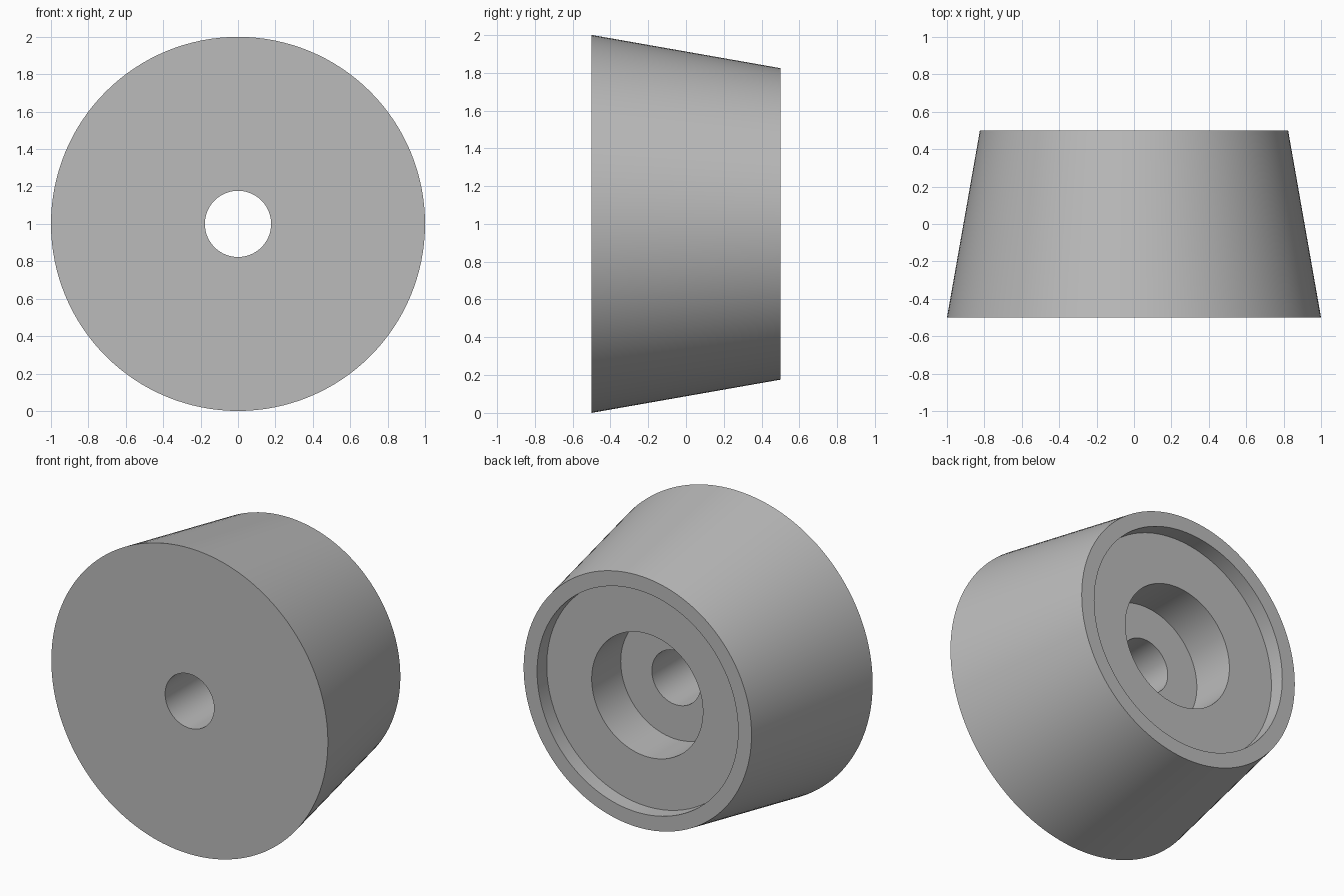
import bpy
import bmesh
import math
from mathutils import Vector

# Remove the default cube
cube = bpy.data.objects.get("Cube")
if cube:
    bpy.data.objects.remove(cube, do_unlink=True)

# Plain grey material
GREY = (0.5, 0.5, 0.5, 1.0)
grey = bpy.data.materials.new("plain_grey")
grey.use_nodes = True
grey.diffuse_color = GREY
shader = next(n for n in grey.node_tree.nodes if n.type == "BSDF_PRINCIPLED")
shader.inputs["Base Color"].default_value = GREY

SEGMENTS = 128
CENTRE = Vector((0, 0, 1))

# Closed section as (radius, y): tapered wall, rim recess, counterbore, through hole
SECTION = [
    (0.177, -0.5), (1.0, -0.5),
    (0.824, 0.5), (0.727, 0.5),
    (0.727, 0.4), (0.402, 0.4),
    (0.402, 0.1), (0.177, 0.1),
]


def lathe(name, section, material):
    """Revolve a closed section around the front-to-back axis."""
    bm = bmesh.new()
    verts = [bm.verts.new(CENTRE + Vector((0, y, r))) for r, y in section]
    edges = [bm.edges.new((v, verts[(i + 1) % len(verts)])) for i, v in enumerate(verts)]
    bmesh.ops.spin(bm, geom=verts + edges, cent=CENTRE, axis=(0, 1, 0),
                   angle=math.tau, steps=SEGMENTS, use_merge=True)
    bmesh.ops.remove_doubles(bm, verts=bm.verts, dist=0.0001)
    bmesh.ops.recalc_face_normals(bm, faces=bm.faces)
    mesh = bpy.data.meshes.new(name)
    bm.to_mesh(mesh)
    bm.free()
    mesh.materials.append(material)
    obj = bpy.data.objects.new(name, mesh)
    bpy.context.collection.objects.link(obj)
    return obj


# Tapered round foot with stepped bore
foot = lathe("tapered_foot", SECTION, grey)
bpy.ops.object.select_all(action="DESELECT")
foot.select_set(True)
bpy.context.view_layer.objects.active = foot
bpy.ops.object.shade_smooth_by_angle(angle=math.radians(30))
